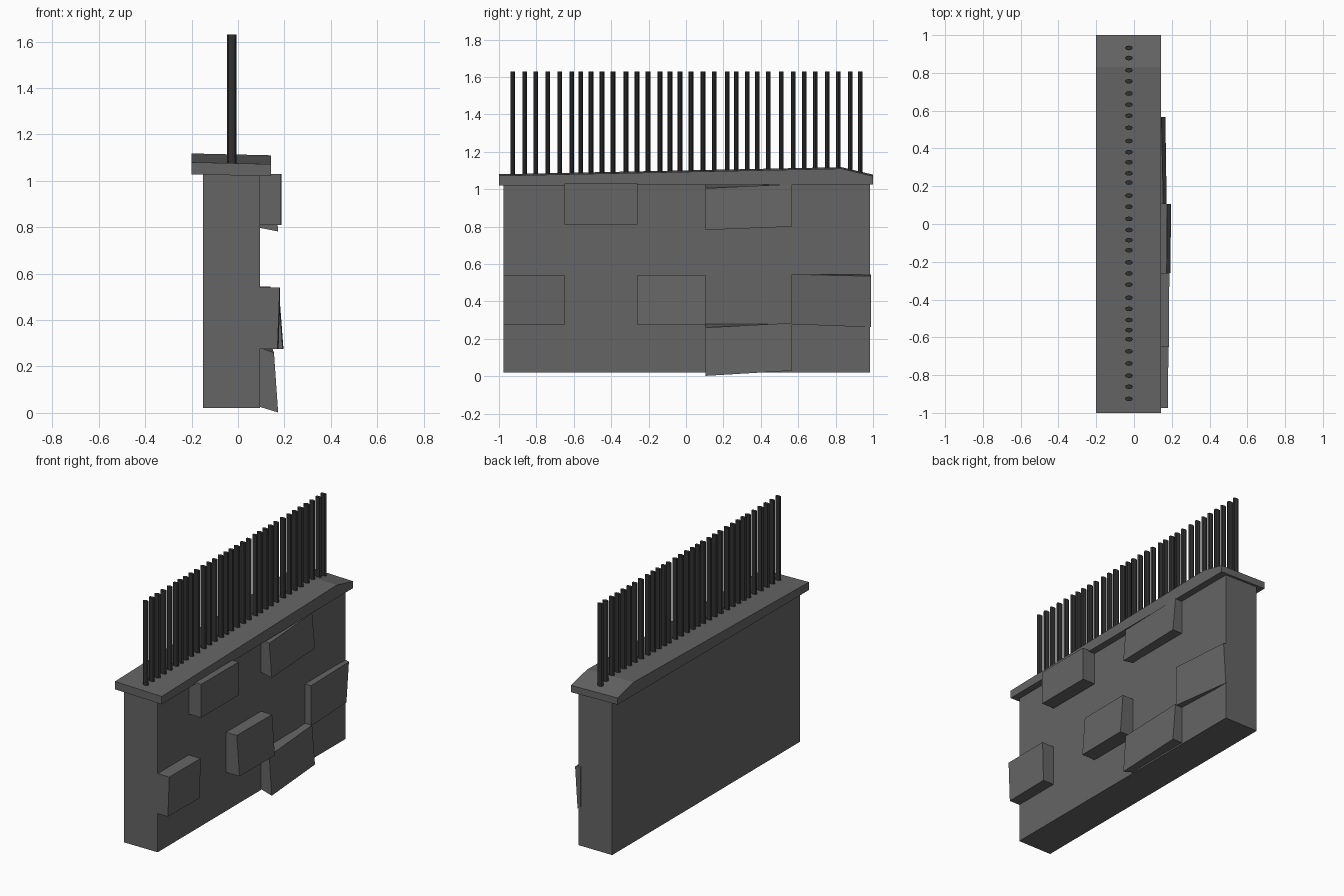
import bpy, bmesh, math

if "Cube" in bpy.data.objects:
    bpy.data.objects.remove(bpy.data.objects["Cube"])

def hull_box(name, lower, upper):
    """Closed solid between two matching loops of points."""
    n = len(lower)
    faces = [list(range(n))[::-1], list(range(n, 2 * n))]
    faces += [[i, (i + 1) % n, n + (i + 1) % n, n + i] for i in range(n)]
    me = bpy.data.meshes.new(name)
    me.from_pydata(list(lower) + list(upper), [], faces)
    bm = bmesh.new()
    bm.from_mesh(me)
    bmesh.ops.recalc_face_normals(bm, faces=bm.faces)
    bm.to_mesh(me)
    bm.free()
    ob = bpy.data.objects.new(name, me)
    bpy.context.collection.objects.link(ob)
    return ob

def rect(x0, x1, y0, y1, z):
    return [(x0, y0, z), (x1, y0, z), (x1, y1, z), (x0, y1, z)]

# Wall body
hull_box("wall", rect(-0.15, 0.095, -0.975, 0.985, 0.02),
         rect(-0.15, 0.095, -0.975, 0.985, 1.035))

# Coping slab: side profile (y, z) swept across x, leaning slightly down to +x
profile = [(-1, 1.028), (0.83, 1.033), (1, 1.033), (1, 1.078), (0.83, 1.118), (-1, 1.08)]
hull_box("coping", [(-0.2, y, z) for y, z in profile],
         [(0.142, y, z - 0.008) for y, z in profile])

# Raised stones: y0, y1, outer corner heights and outer corner depths,
# both ordered bottom y0, bottom y1, top y1, top y0
stones = [
    (-0.65, -0.26, (0.81, 0.81, 1.03, 1.03), (0.185, 0.187, 0.187, 0.185)),
    (-0.975, -0.65, (0.275, 0.275, 0.54, 0.54), (0.17, 0.175, 0.182, 0.18)),
    (-0.26, 0.105, (0.275, 0.275, 0.54, 0.54), (0.193, 0.196, 0.176, 0.173)),
    (0.105, 0.567, (0.782, 0.80, 1.027, 1.005), (0.173, 0.166, 0.145, 0.155)),
    (0.105, 0.567, (0.002, 0.03, 0.285, 0.26), (0.173, 0.166, 0.145, 0.155)),
    (0.565, 0.99, (0.278, 0.262, 0.535, 0.545), (0.14, 0.10, 0.118, 0.14)),
]
for i, (y0, y1, zs, xs) in enumerate(stones):
    ys = (y0, y1, y1, y0)
    zb, zt = max(zs[:2]), max(zs[2:])
    back = [(0.08, y, z) for y, z in zip(ys, (zb, zb, zt, zt))]
    hull_box(f"stone_{i + 1}", back, list(zip(xs, ys, zs)))

# Iron railing bars with oval eight-sided section, unevenly spaced
gaps = [0, 12, 11, 12, 12, 12, 9, 10, 11, 11, 13, 11, 11, 12, 10, 10, 11,
        12, 11, 13, 9, 11, 10, 11, 13, 12, 11, 11, 12, 11, 12, 10]
iron = bpy.data.materials.new("dark_iron")
iron.diffuse_color = (0.03, 0.03, 0.03, 1)
iron.use_nodes = True
iron.node_tree.nodes["Principled BSDF"].inputs["Base Color"].default_value = iron.diffuse_color
stone = bpy.data.materials.new("dark_stone")
stone.diffuse_color = (0.13, 0.13, 0.13, 1)
stone.use_nodes = True
stone.node_tree.nodes["Principled BSDF"].inputs["Base Color"].default_value = stone.diffuse_color
for ob in bpy.context.collection.objects:
    ob.data.materials.append(stone)
y = -0.926
for i, g in enumerate(gaps):
    y += g * 1.858 / sum(gaps)
    ring = [(-0.027 + 0.021 * math.cos(a), y + 0.0125 * math.sin(a))
            for a in (math.tau * k / 8 for k in range(8))]
    bar = hull_box(f"railing_bar_{i + 1}", [(px, py, 1.07) for px, py in ring],
                   [(px, py, 1.63) for px, py in ring])
    bar.data.materials.append(iron)
